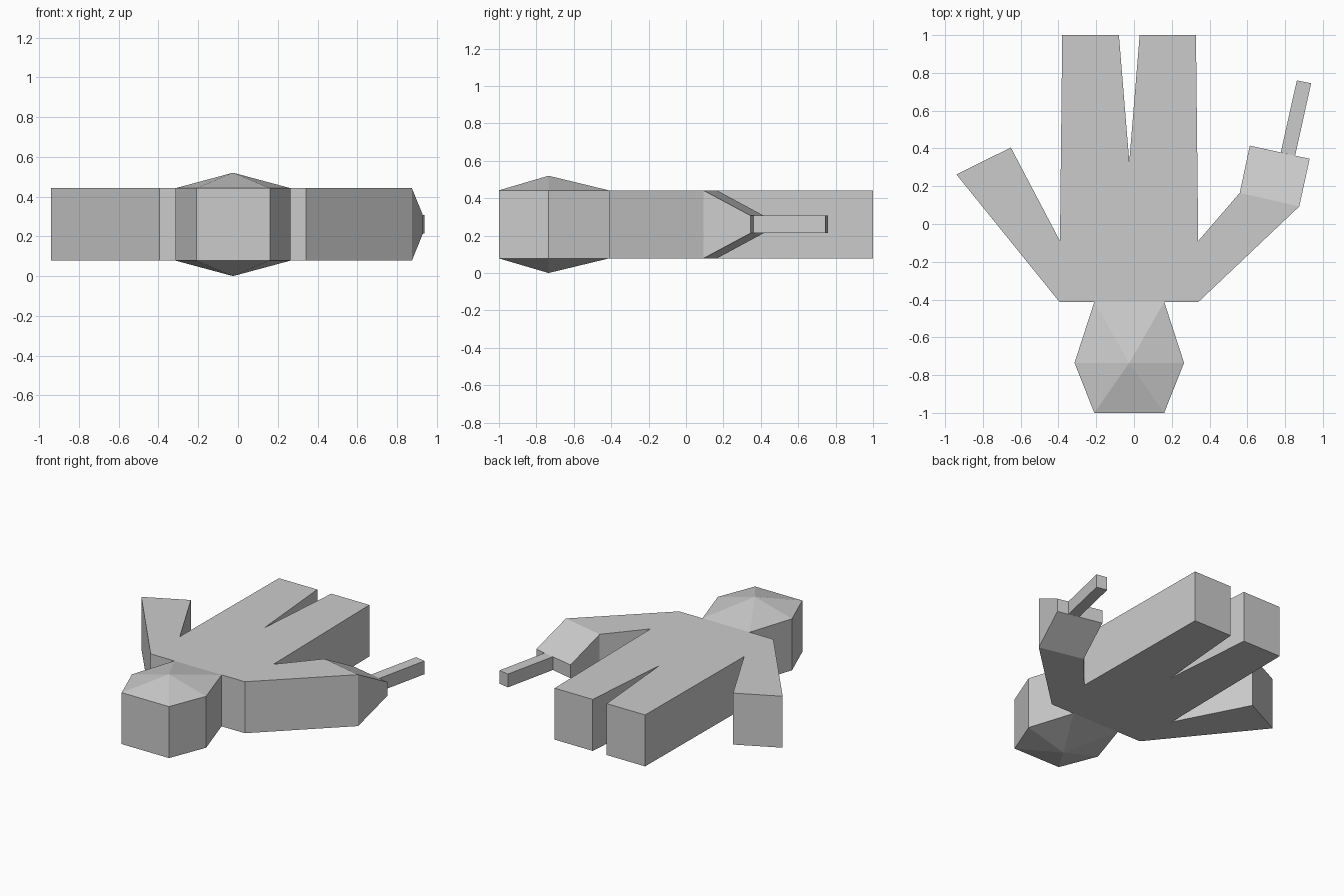
import bpy
import bmesh

if "Cube" in bpy.data.objects:
    bpy.data.objects.remove(bpy.data.objects["Cube"])

MID = 0.26          # mid height of the flat figure
HALF = 0.182        # half thickness of the body
THIN = 0.047        # half thickness of the hand tip and stick


def finish(name, bm):
    bmesh.ops.recalc_face_normals(bm, faces=bm.faces)
    me = bpy.data.meshes.new(name)
    bm.to_mesh(me)
    bm.free()
    ob = bpy.data.objects.new(name, me)
    bpy.context.collection.objects.link(ob)
    return ob


def slab(name, points, halves, peak=None):
    """Upright slab from an xy outline; halves = half thickness per point.
    peak = (x, y, half) turns both caps into a low pyramid."""
    bm = bmesh.new()
    rings = [[bm.verts.new((x, y, MID + s * h)) for (x, y), h in zip(points, halves)]
             for s in (-1, 1)]
    n = len(points)
    for i in range(n):
        j = (i + 1) % n
        bm.faces.new((rings[0][i], rings[0][j], rings[1][j], rings[1][i]))
    for s, ring in zip((-1, 1), rings):
        if peak:
            tip = bm.verts.new((peak[0], peak[1], MID + s * peak[2]))
            for i in range(n):
                bm.faces.new((ring[i], ring[(i + 1) % n], tip))
        else:
            bm.faces.new(ring)
    return finish(name, bm)


# Torso, legs and arms as one flat cut-out
body = [(-0.38, 1), (-0.08, 1), (-0.025, 0.33), (0.03, 1), (0.328, 1),
        (0.34, -0.09), (0.56, 0.165), (0.875, 0.093), (0.342, -0.412),
        (-0.395, -0.412), (-0.94, 0.262), (-0.652, 0.405), (-0.392, -0.09)]
slab("body", body, [HALF] * len(body))

# Head with a shallow peak on both sides
cx = -0.025
head = [(cx - 0.185, -0.412), (cx, -0.412), (cx + 0.185, -0.412), (cx + 0.29, -0.735),
        (cx + 0.185, -1), (cx, -1), (cx - 0.185, -1), (cx - 0.29, -0.735)]
slab("head", head, [HALF] * len(head), (cx, -0.735, 0.26))

# Tapered hand
slab("hand", [(0.56, 0.165), (0.875, 0.093), (0.93, 0.345), (0.613, 0.415)],
     [HALF, HALF, THIN, THIN])

# Stick held in the hand
slab("stick", [(0.777, 0.379), (0.853, 0.362), (0.938, 0.745), (0.862, 0.76)], [THIN] * 4)
